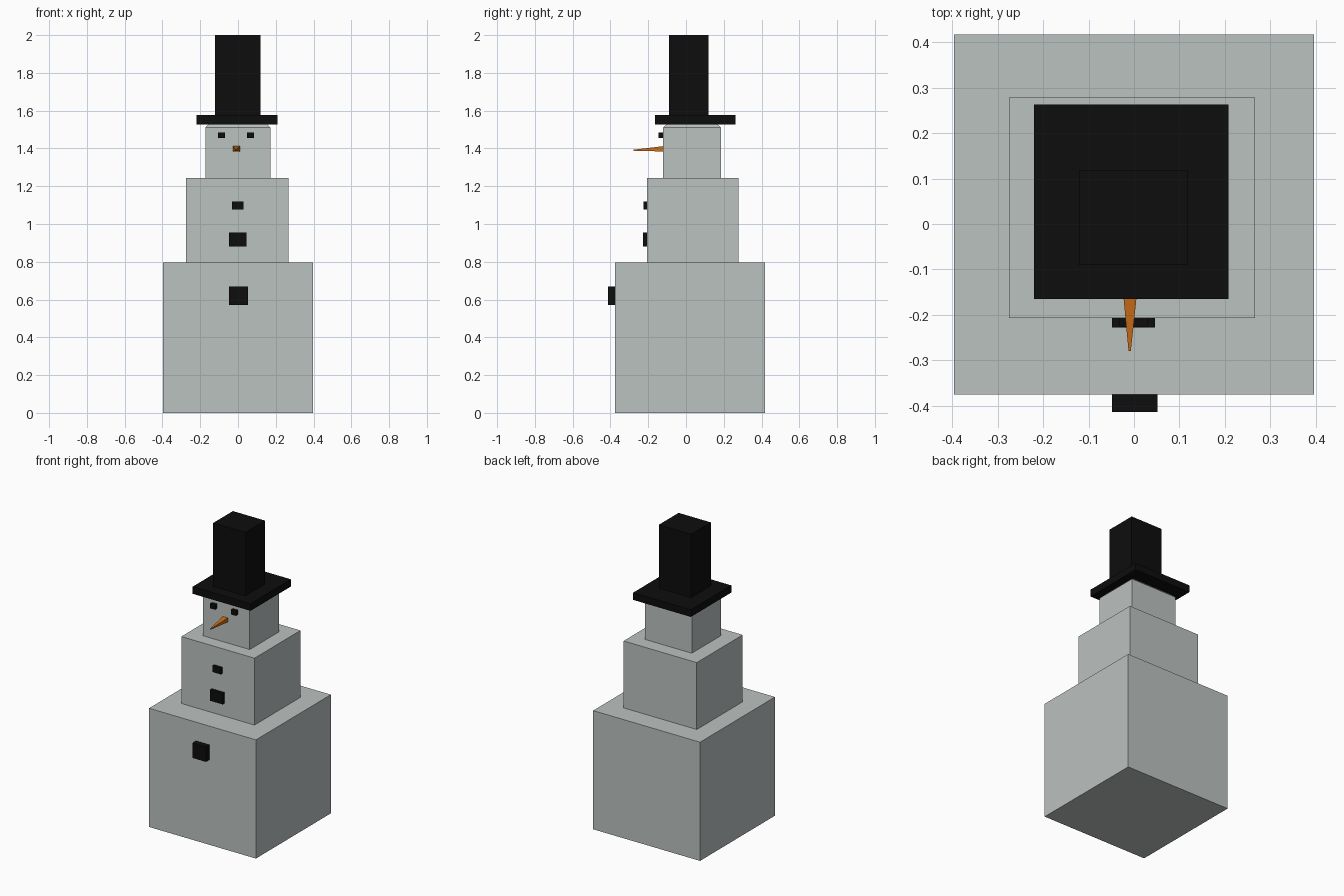
import bpy
import bmesh

if "Cube" in bpy.data.objects:
    bpy.data.objects.remove(bpy.data.objects["Cube"])


def material(name, colour):
    m = bpy.data.materials.new(name)
    m.diffuse_color = (*colour, 1)
    m.use_nodes = True
    m.node_tree.nodes["Principled BSDF"].inputs["Base Color"].default_value = m.diffuse_color
    return m


SNOW = material("snow grey", (0.50, 0.54, 0.53))
BLACK = material("coal black", (0.004, 0.004, 0.004))
ORANGE = material("carrot orange", (0.60, 0.16, 0.008))


def stack(name, rings, mat):
    """Closed solid from rectangular rings, each (four corner points)."""
    bm = bmesh.new()
    loops = [[bm.verts.new(p) for p in ring] for ring in rings]
    bm.faces.new(loops[0])
    bm.faces.new(loops[-1])
    for a, b in zip(loops, loops[1:]):
        for i in range(4):
            j = (i + 1) % 4
            bm.faces.new((a[i], a[j], b[j], b[i]))
    bmesh.ops.recalc_face_normals(bm, faces=bm.faces)
    mesh = bpy.data.meshes.new(name)
    bm.to_mesh(mesh)
    bm.free()
    mesh.materials.append(mat)
    obj = bpy.data.objects.new(name, mesh)
    bpy.context.collection.objects.link(obj)
    return obj


def level(x, y, z):
    """Horizontal rectangle at height z."""
    return [(x[0], y[0], z), (x[1], y[0], z), (x[1], y[1], z), (x[0], y[1], z)]


def upright(x, z, y):
    """Rectangle facing the front at depth y."""
    return [(x[0], y, z[0]), (x[1], y, z[0]), (x[1], y, z[1]), (x[0], y, z[1])]


def box(name, x, y, z, mat):
    return stack(name, [level(x, y, z[0]), level(x, y, z[1])], mat)


# Snow body
box("body_base", (-0.396, 0.396), (-0.376, 0.417), (0, 0.795), SNOW)
box("body_middle", (-0.275, 0.267), (-0.207, 0.279), (0.795, 1.243), SNOW)

# Head, tapering in just under the hat
hx, hy = (-0.173, 0.172), (-0.122, 0.186)
stack("head", [level(hx, hy, 1.243), level(hx, hy, 1.51),
               level((-0.153, 0.152), (-0.102, 0.166), 1.53)], SNOW)

# Top hat
box("hat_brim", (-0.22, 0.208), (-0.165, 0.263), (1.528, 1.576), BLACK)
box("hat_crown", (-0.121, 0.118), (-0.09, 0.119), (1.576, 2.0), BLACK)

# Eyes
for name, x in (("eye_right", -0.106), ("eye_left", 0.048)):
    box(name, (x, x + 0.037), (-0.145, -0.12), (1.454, 1.485), BLACK)

# Carrot nose, tapering to a small tip
stack("nose", [upright((-0.027, 0.010), (1.384, 1.412), -0.12),
               upright((-0.012, -0.007), (1.388, 1.393), -0.28)], ORANGE)

# Coal buttons
for name, x, y, z in (
        ("button_top", (-0.032, 0.030), (-0.226, -0.205), (1.078, 1.120)),
        ("button_middle", (-0.048, 0.046), (-0.228, -0.205), (0.882, 0.955)),
        ("button_bottom", (-0.048, 0.052), (-0.414, -0.374), (0.570, 0.670))):
    box(name, x, y, z, BLACK)
